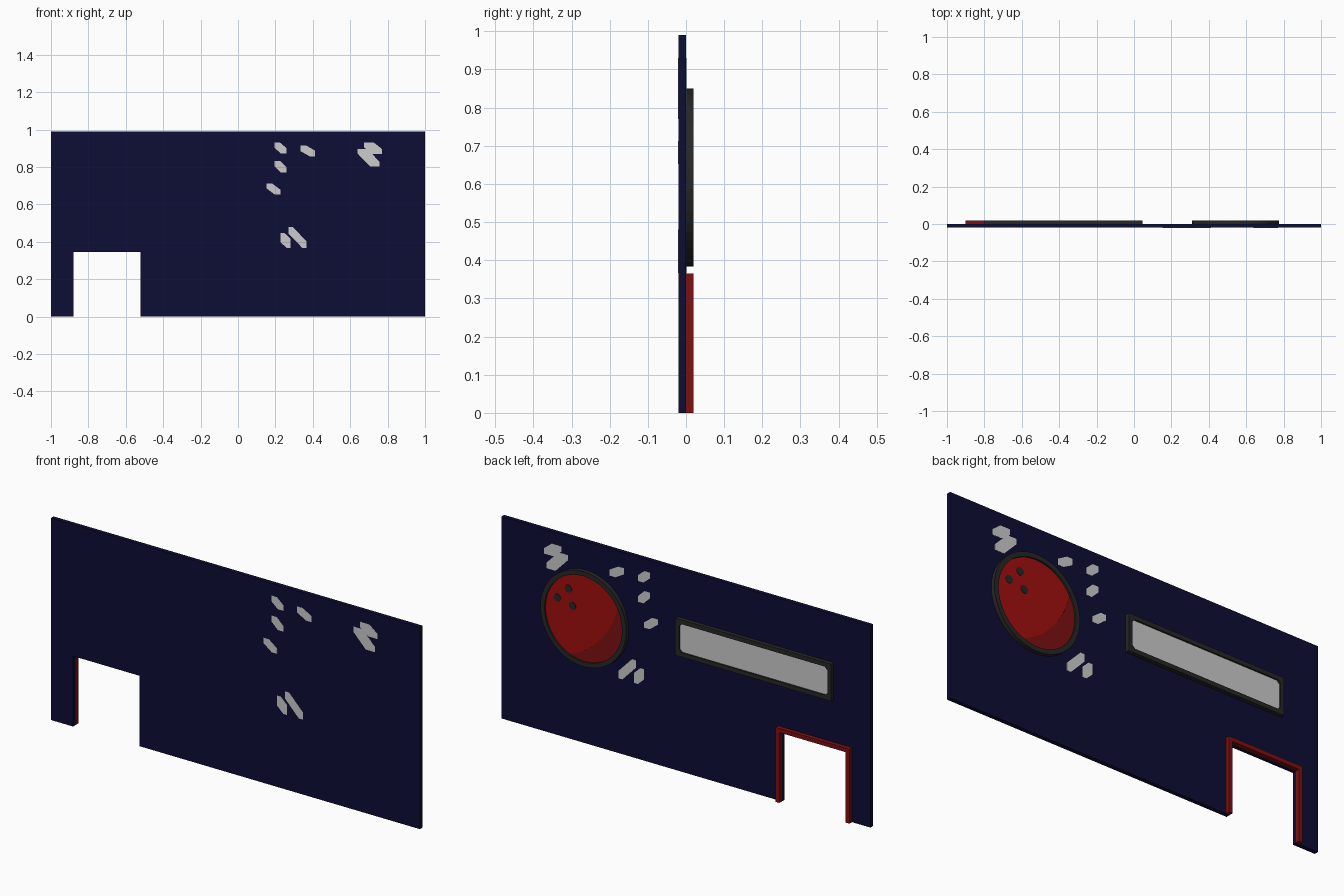
import bpy, math

if "Cube" in bpy.data.objects:
    bpy.data.objects.remove(bpy.data.objects["Cube"])

def mat(name, c):
    m = bpy.data.materials.new(name)
    m.diffuse_color = (*c, 1)
    m.use_nodes = True
    m.node_tree.nodes["Principled BSDF"].inputs["Base Color"].default_value = m.diffuse_color
    return m

NAVY = mat("navy", (0.004, 0.004, 0.036))
RED = mat("red", (0.35, 0.0045, 0.0045))
DARK_RED = mat("dark red", (0.205, 0.0055, 0.0055))
BLACK = mat("charcoal", (0.02, 0.02, 0.02))
GREY = mat("light grey", (0.6, 0.6, 0.6))

def add(name, verts, faces, m):
    me = bpy.data.meshes.new(name)
    me.from_pydata(verts, [], faces)
    ob = bpy.data.objects.new(name, me)
    bpy.context.collection.objects.link(ob)
    me.materials.append(m)
    # consistent outward normals
    import bmesh
    bm = bmesh.new()
    bm.from_mesh(me)
    bmesh.ops.recalc_face_normals(bm, faces=bm.faces)
    bm.to_mesh(me)
    bm.free()
    return ob

def prism(name, pts, y0, y1, m):
    """Extrude an x/z outline between two depths."""
    n = len(pts)
    v = [(x, y, z) for y in (y0, y1) for x, z in pts]
    f = [tuple(range(n)), tuple(range(2 * n - 1, n - 1, -1))]
    f += [(i, n + i, n + (i + 1) % n, (i + 1) % n) for i in range(n)]
    return add(name, v, f, m)

def ring(name, outer, inner, y0, y1, m):
    """Extruded frame between two outlines with equal point counts."""
    n = len(outer)
    loops = [(outer, y0), (outer, y1), (inner, y1), (inner, y0)]
    v = [(x, y, z) for pts, y in loops for x, z in pts]
    f = []
    for k in range(4):
        a, b = k * n, (k + 1) % 4 * n
        f += [(a + i, a + (i + 1) % n, b + (i + 1) % n, b + i) for i in range(n)]
    return add(name, v, f, m)

def arc(cx, cz, r, a0, a1, n):
    return [(cx + r * math.cos(a0 + (a1 - a0) * i / n),
             cz + r * math.sin(a0 + (a1 - a0) * i / n)) for i in range(n + 1)]

def circle(cx, cz, r, n):
    return arc(cx, cz, r, 0, 2 * math.pi, n)[:-1]

def chamfered(x0, x1, z0, z1, c):
    return [(x0 + c, z0), (x1 - c, z0), (x1, z0 + c), (x1, z1 - c),
            (x1 - c, z1), (x0 + c, z1), (x0, z1 - c), (x0, z0 + c)]

# wall with doorway
prism("wall", [(-1, 0), (-0.88, 0), (-0.88, 0.345), (-0.52, 0.345),
               (-0.52, 0), (1, 0), (1, 0.99), (-1, 0.99)], -0.02, 0, NAVY)

# door trim
prism("door_trim", [(-0.90, 0), (-0.88, 0), (-0.88, 0.345), (-0.52, 0.345),
                    (-0.52, 0), (-0.50, 0), (-0.50, 0.365), (-0.90, 0.365)],
      0, 0.02, DARK_RED)

# long sign: frame and panel
inner = chamfered(-0.78, 0.025, 0.594, 0.734, 0.014)
ring("sign_frame", chamfered(-0.80, 0.045, 0.573, 0.755, 0.001), inner, 0, 0.02, BLACK)
prism("sign_panel", inner, 0, 0.012, GREY)

# round sign: rim, disc, shaded crescent, three dots
CX, CZ, R = 0.543, 0.617, 0.21
ring("round_rim", circle(CX, CZ, 0.233, 48), circle(CX, CZ, R, 48), 0, 0.02, BLACK)
prism("round_disc", circle(CX, CZ, R, 48), 0, 0.012, RED)
r, d, ang = 0.42, 0.301, math.radians(221)
a = (r * r - R * R - d * d) / (2 * d)
phi, psi = math.acos(a / R), math.acos((a + d) / r)
lx, lz = CX - d * math.cos(ang), CZ - d * math.sin(ang)
prism("disc_crescent",
      arc(CX, CZ, R - 0.0005, ang - phi, ang + phi, 20)
      + arc(lx, lz, r, ang + psi, ang - psi, 16)[1:-1], 0.012, 0.013, DARK_RED)
for x, z in [(0.629, 0.74), (0.689, 0.68), (0.607, 0.662)]:
    prism("disc_dot", circle(x, z, 0.019, 16), 0.012, 0.014, BLACK)

# slanted splash marks going through the wall: x0, x1, z0, z1, end width, end height
for x0, x1, z0, z1, w, h in [
        (0.195, 0.26, 0.872, 0.93, 0.03, 0.028), (0.195, 0.26, 0.77, 0.832, 0.03, 0.028),
        (0.152, 0.227, 0.652, 0.712, 0.03, 0.026), (0.335, 0.413, 0.857, 0.914, 0.03, 0.03),
        (0.675, 0.77, 0.87, 0.93, 0.052, 0.026), (0.64, 0.757, 0.802, 0.897, 0.05, 0.026),
        (0.227, 0.28, 0.367, 0.448, 0.02, 0.05), (0.27, 0.366, 0.367, 0.48, 0.022, 0.036)]:
    prism("splash_mark", [(x0, z1), (x0 + w, z1), (x1, z0 + h), (x1, z0),
                          (x1 - w, z0), (x0, z1 - h)], -0.0205, 0.0008, GREY)
